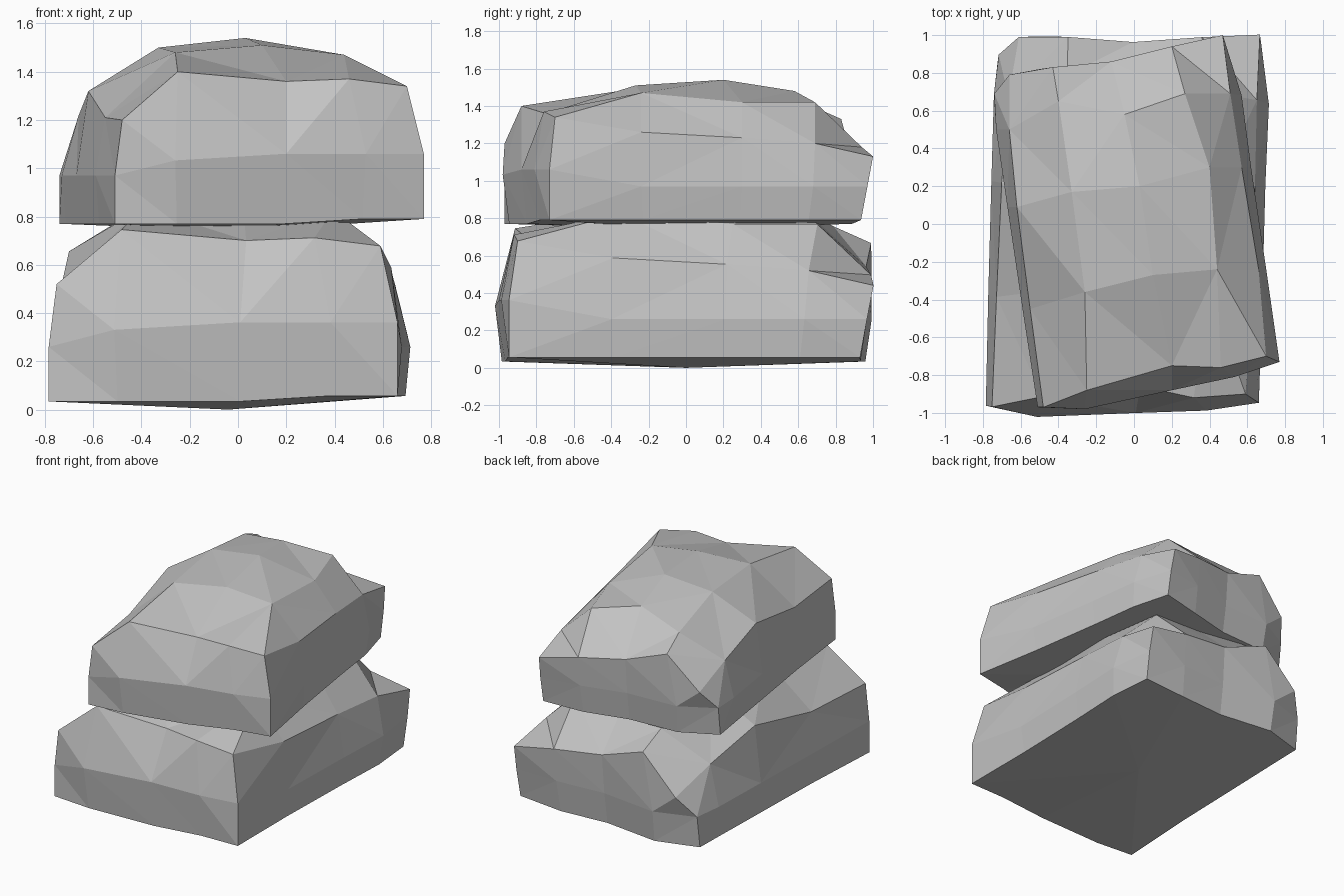
import bpy
import bmesh
from math import radians
from mathutils import Matrix, Vector

default_cube = bpy.data.objects.get("Cube")
if default_cube:
    bpy.data.objects.remove(default_cube, do_unlink=True)


def make_material(name, colour):
    material = bpy.data.materials.new(name)
    material.use_nodes = True
    material.diffuse_color = colour
    shader = material.node_tree.nodes["Principled BSDF"]
    shader.inputs["Base Color"].default_value = colour
    return material


# Crown of the boulder: facet corners in rows from the front to the back
crown_rows = [
    [(-.48, -.97, .46), (-.25, -.88, .66), (.2, -.75, .62), (.46, -.76, .63), (.7, -.7, .6)],
    [(-.55, -.45, .47), (-.26, -.36, .74), (.1, -.27, .77), (.44, -.24, .73), (.66, -.24, .52)],
    [(-.62, .09, .58), (-.33, .17, .76), (.03, .2, .8), (.4, .3, .68), (.57, .3, .49)],
    [(-.66, .5, .48), (-.4, .65, .67), (-.05, .58, .74), (.27, .69, .68), (.51, .69, .46)],
    [(-.66, .79, .36), (-.43, .83, .59), (-.12, .86, .48), (.2, .94, .44), (.47, 1, .39)],
]

# Widest outline around the flanks, starting at the front corner
girdle_outline = [
    (-.51, -.97), (-.26, -.98), (.2, -.88), (.53, -.81), (.77, -.73),
    (.7, -.24), (.62, .3), (.57, .68), (.48, .97),
    (.2, .92), (-.12, .84), (-.5, .82), (-.74, .69),
    (-.73, .5), (-.67, .09), (-.59, -.45),
]


def girdle_height(x, y):
    """The break line climbs toward the right along the front."""
    if y < -.7:
        return min(.23 + .25 * (x + .51), .32)
    return .23


def base_point(x, y, is_corner):
    """The foot tucks in, except at the front corners."""
    inset_x = 1 if is_corner else .975
    inset_y = 1 if is_corner and y < 0 else .965
    height = .05 if x > .45 else .03
    return x * inset_x, y * inset_y, height


def bridge(bm, lower, upper):
    """Join two closed rings of vertices with a band of faces."""
    count = len(lower)
    for i in range(count):
        j = (i + 1) % count
        bm.faces.new((lower[i], lower[j], upper[j], upper[i]))


def build_boulder_mesh(name):
    bm = bmesh.new()
    grid = [[bm.verts.new(point) for point in row] for row in crown_rows]

    # Faceted crown
    for front, back in zip(grid, grid[1:]):
        for i in range(len(front) - 1):
            bm.faces.new((front[i], front[i + 1], back[i + 1], back[i]))

    # Rim of the crown, in the same order as the girdle
    right_rim = [row[-1] for row in grid[1:-1]]
    left_rim = [row[0] for row in reversed(grid[1:-1])]
    rim = grid[0] + right_rim + grid[-1][::-1] + left_rim

    # Flanks
    girdle = [bm.verts.new((x, y, girdle_height(x, y))) for x, y in girdle_outline]
    base = [bm.verts.new(base_point(x, y, i % 4 == 0))
            for i, (x, y) in enumerate(girdle_outline)]
    bridge(bm, girdle, rim)
    bridge(bm, base, girdle)

    # Shallow underside
    centre = bm.verts.new(Vector())
    for i, vert in enumerate(base):
        bm.faces.new((centre, base[(i + 1) % len(base)], vert))

    bmesh.ops.triangulate(bm, faces=bm.faces[:], quad_method='SHORT_EDGE')
    bmesh.ops.recalc_face_normals(bm, faces=bm.faces[:])
    mesh = bpy.data.meshes.new(name)
    bm.to_mesh(mesh)
    bm.free()
    return mesh


def add_boulder(name, placement):
    mesh = build_boulder_mesh(name)
    mesh.transform(placement)
    mesh.materials.append(stone)
    boulder = bpy.data.objects.new(name, mesh)
    bpy.context.collection.objects.link(boulder)


stone = make_material("stone grey", (.55, .55, .55, 1))

# The lower boulder is a larger, turned copy of the upper one
add_boulder("upper_boulder", Matrix.Translation((0, 0, .74)))
turn = Matrix.Rotation(radians(-10), 4, 'Z')
enlarge = Matrix.Diagonal((1.11, 1.11, 1.13, 1))
add_boulder("lower_boulder", Matrix.Translation((-.04, 0, 0)) @ turn @ enlarge)
